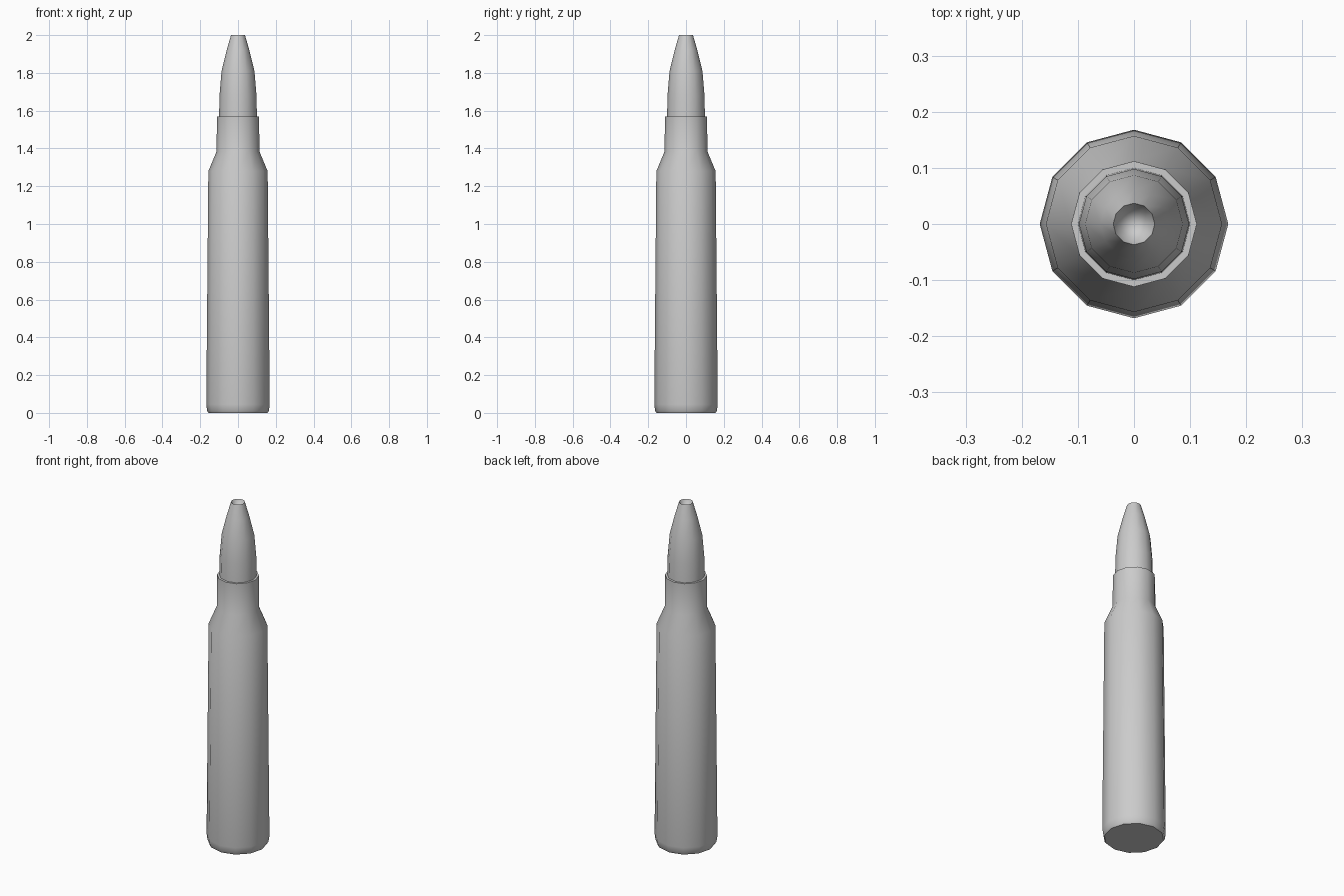
import bpy, bmesh
from math import cos, sin, tau, radians

if "Cube" in bpy.data.objects:
    bpy.data.objects.remove(bpy.data.objects["Cube"])

SIDES = 12


def lathe(name, profile):
    """Revolve (radius, z) points around z; radius 0 becomes a single pole."""
    bm = bmesh.new()
    rings = []
    for r, z in profile:
        if r == 0:
            rings.append([bm.verts.new((0, 0, z))] * SIDES)
        else:
            rings.append([bm.verts.new((r * cos(tau * i / SIDES), r * sin(tau * i / SIDES), z))
                          for i in range(SIDES)])
    for a, b in zip(rings, rings[1:]):
        for i in range(SIDES):
            j = (i + 1) % SIDES
            bm.faces.new(dict.fromkeys((a[i], a[j], b[j], b[i])))
    mesh = bpy.data.meshes.new(name)
    bm.to_mesh(mesh)
    bm.free()
    obj = bpy.data.objects.new(name, mesh)
    bpy.context.collection.objects.link(obj)
    bpy.ops.object.select_all(action='DESELECT')
    obj.select_set(True)
    bpy.context.view_layer.objects.active = obj
    bpy.ops.object.shade_smooth_by_angle(angle=radians(40))
    return obj


# Tapered case: flat base, chamfered rim, body, shoulder, neck and flat mouth
lathe("case", [(0, 0), (0.156, 0), (0.163, 0.01), (0.168, 0.045), (0.157, 1.28),
               (0.113, 1.385), (0.112, 1.57), (0.1, 1.57)])

# Curved tip with a hollow nose
lathe("tip", [(0.1, 1.57), (0.098, 1.68), (0.087, 1.81), (0.06, 1.92),
              (0.037, 2.0), (0.025, 1.97), (0, 1.955)])
